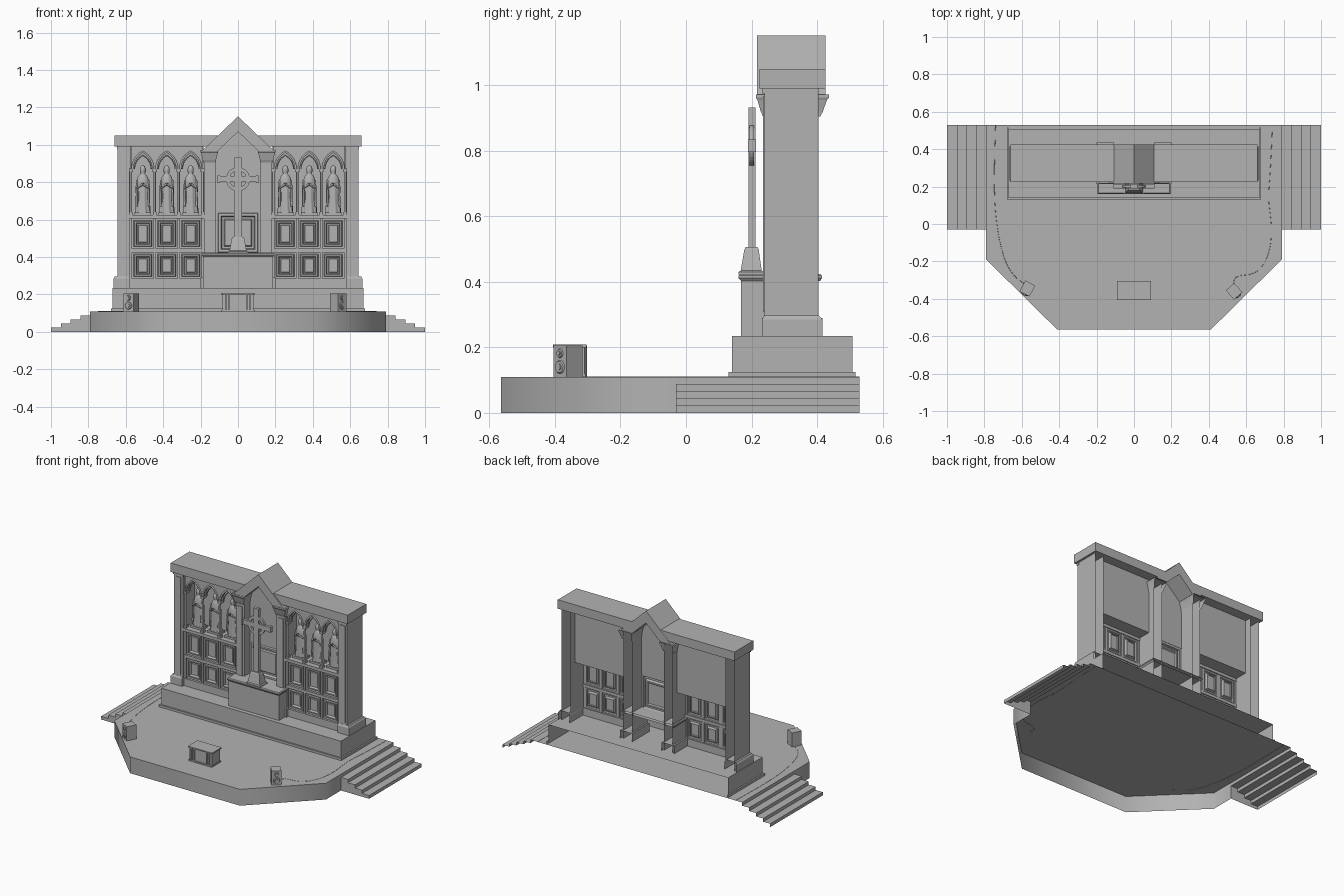
import bpy, bmesh, math
from mathutils import Matrix, Vector

if "Cube" in bpy.data.objects:
    bpy.data.objects.remove(bpy.data.objects["Cube"])

# Mid-grey stone shared by every part
stone = bpy.data.materials.new("grey_stone")
stone.diffuse_color = (.45, .45, .45, 1)
stone.use_nodes = True
stone.node_tree.nodes["Principled BSDF"].inputs["Base Color"].default_value = stone.diffuse_color


def finish(name, bm, smooth=False):
    bmesh.ops.recalc_face_normals(bm, faces=bm.faces)
    me = bpy.data.meshes.new(name)
    bm.to_mesh(me)
    bm.free()
    me.materials.append(stone)
    ob = bpy.data.objects.new(name, me)
    bpy.context.collection.objects.link(ob)
    for p in me.polygons:
        p.use_smooth = smooth
    if smooth:
        me.set_sharp_from_angle(angle=math.radians(60))
    return ob


def prism(name, pts, lo, hi, axis='y', caps=(1, 1), skip=(), smooth=False):
    """Extrude a 2D outline along y (outline in xz) or z (outline in xy)."""
    bm = bmesh.new()
    put = (lambda p, t: (p[0], t, p[1])) if axis == 'y' else (lambda p, t: (p[0], p[1], t))
    a = [bm.verts.new(put(p, lo)) for p in pts]
    b = [bm.verts.new(put(p, hi)) for p in pts]
    n = len(pts)
    for i in range(n):
        if i not in skip:
            j = (i + 1) % n
            bm.faces.new((a[i], a[j], b[j], b[i]))
    if caps[0]:
        bm.faces.new(a)
    if caps[1]:
        bm.faces.new(b)
    return finish(name, bm, smooth)


def box(name, x, y, z, open_back=False, open_front=False, open_bottom=False):
    x = sorted(x)
    pts = [(x[0], z[0]), (x[1], z[0]), (x[1], z[1]), (x[0], z[1])]
    return prism(name, pts, y[0], y[1], 'y', (not open_front, not open_back),
                 (0,) if open_bottom else ())


def panel(name, x, z, y, steps):
    """Moulded panel facing front: nested rectangles (inset, depth)."""
    x = sorted(x)
    bm = bmesh.new()
    prev = None
    for d, dy in steps:
        r = [bm.verts.new((px, y + dy, pz)) for px, pz in
             ((x[0] + d, z[0] + d), (x[1] - d, z[0] + d), (x[1] - d, z[1] - d), (x[0] + d, z[1] - d))]
        if prev:
            for i in range(4):
                bm.faces.new((prev[i], prev[(i + 1) % 4], r[(i + 1) % 4], r[i]))
        prev = r
    bm.faces.new(prev)
    return finish(name, bm)


def tiers(name, rings, xc=0, back=True):
    """Stack of rectangles (half width, y0, y1, z); closed, or open at back and bottom."""
    bm = bmesh.new()
    prev = None
    for h, y0, y1, z in rings:
        r = [bm.verts.new(p) for p in ((xc - h, y0, z), (xc + h, y0, z), (xc + h, y1, z), (xc - h, y1, z))]
        if prev:
            for i in range(4):
                if back or i != 2:
                    bm.faces.new((prev[i], prev[(i + 1) % 4], r[(i + 1) % 4], r[i]))
        elif back:
            bm.faces.new(r)
        prev = r
    bm.faces.new(prev)
    return finish(name, bm)


def tube(name, pts, r, smooth_path=False):
    cu = bpy.data.curves.new(name, 'CURVE')
    cu.dimensions = '3D'
    cu.bevel_depth = r
    cu.bevel_resolution = 1
    cu.materials.append(stone)
    sp = cu.splines.new('NURBS' if smooth_path else 'POLY')
    sp.points.add(len(pts) - 1)
    for p, c in zip(sp.points, pts):
        p.co = (*c, 1)
    sp.use_endpoint_u = True
    sp.resolution_u = 4
    ob = bpy.data.objects.new(name, cu)
    bpy.context.collection.objects.link(ob)
    return ob


# Stage deck, open underneath, at the back and behind the steps
prism("stage", [(-.79, .53), (-.79, -.03), (-.79, -.19), (-.41, -.565), (.41, -.565), (.79, -.19),
                (.79, -.03), (.79, .53)], 0, .11, 'z', (0, 1), (0, 6, 7), True)

# Side steps
for s in (-1, 1):
    prof = [(s * .79, 0), (s * 1, 0)]
    for i in range(4):
        prof += [(s * (1 - .0525 * i), .022 * (i + 1)), (s * (1 - .0525 * (i + 1)), .022 * (i + 1))]
    prof.append((s * .79, .11))
    prism("side_steps", prof, -.03, .53, 'y', (1, 0), (0, len(prof) - 1))

# Plinth under the wall, open at the back
box("plinth", (-.67, .67), (.14, .508), (.11, .235), open_back=True, open_bottom=True)
for s in (-1, 1):
    box("plinth_skirting", (s * .67, s * .68), (.13, .517), (.11, .125))
box("plinth_skirting", (-.67, .67), (.13, .14), (.11, .125))

# Screen wall: both halves
PANEL = [(0, 0), (.01, 0), (.014, -.007), (.022, -.007), (.027, .01), (.033, .01), (.036, .004)]
PITCH, H, K, SPRING = .128, .056, .048, .87


def figure(xc, yc):
    """Robed standing figure made of folded elliptical rings."""
    rings = [(.637, .04, .027), (.66, .038, .026), (.72, .034, .024), (.77, .035, .024),
             (.80, .033, .023), (.825, .028, .02), (.84, .018, .015), (.846, .012, .012),
             (.855, .016, .017), (.872, .016, .018), (.885, .011, .013), (.892, .002, .002)]
    bm = bmesh.new()
    n, prev = 32, None
    for z, rx, ry in rings:
        fold = .12 if z < .79 else 0
        ring = []
        for i in range(n):
            a = 2 * math.pi * i / n
            f = 1 + fold * math.cos(8 * a + z * 6)
            ring.append(bm.verts.new((xc + rx * f * math.cos(a), yc + ry * f * math.sin(a), z)))
        if prev:
            for i in range(n):
                bm.faces.new((prev[i], prev[(i + 1) % n], ring[(i + 1) % n], ring[i]))
        else:
            bm.faces.new(ring)
        prev = ring
    bm.faces.new(prev)
    finish("robed_figure", bm, True)
    # Forearms meeting at the chest, and hanging sleeves
    for t in (-1, 1):
        tube("figure_forearm", [(xc + t * .029, yc - .004, .81), (xc + t * .034, yc - .014, .765),
                                (xc, yc - .031, .79)], .007)
        tube("figure_sleeve", [(xc + t * .031, yc - .012, .77), (xc + t * .033, yc - .02, .67)], .006)
    box("figure_base", (xc - .045, xc + .045), (yc - .032, yc + .03), (.625, .638))


top = math.acos(K / (H + K))
arc = [(-H, SPRING)]
arc += [(K - (H + K) * math.cos(top * i / 7), SPRING + (H + K) * math.sin(top * i / 7)) for i in range(1, 8)]
arc += [(-x, z) for x, z in reversed(arc[:-1])]

for s in (-1, 1):
    # End pillar with base and top moulding
    box("end_pillar", (s * .58, s * .645), (.24, .405), (.235, .99), open_back=True)
    box("end_pillar_face", (s * .592, s * .633), (.235, .24), (.31, .965))
    tiers("end_pillar_base", [(.043, .232, .416, .235), (.043, .232, .416, .285), (.036, .239, .406, .297)],
          s * .622, False)
    box("end_pillar_necking", (s * .575, s * .648), (.234, .25), (.975, .99))
    # Inner pier with base and flared capital
    box("inner_pier", (s * .12, s * .182), (.24, .405), (.235, .97), open_back=True)
    box("inner_pier_face", (s * .133, s * .17), (.235, .24), (.42, .89))
    box("inner_pier_base", (s * .11, s * .2), (.232, .416), (.235, .29), open_back=True)
    tiers("pier_capital", [(.034, .235, .41, .905), (.036, .228, .418, .92), (.044, .218, .43, .955),
                           (.047, .213, .436, .962), (.047, .213, .436, .972)], s * .153, False)
    # Cornice
    box("cornice", (s * .1, s * .66), (.225, .425), (.99, 1.05))
    # Panelled lower wall, three panels per row under the three arches
    for z0, z1 in ((.285, .425), (.445, .605)):
        for i in range(3):
            xc = .253 + PITCH * i
            panel("wall_panel", (s * (xc - .059), s * (xc + .059)), (z0, z1), .265, PANEL)
        for i in range(4):
            xc = s * (.189 + PITCH * i)
            box("panel_divider", (xc - .006, xc + .006), (.253, .268), (z0, z1))
    for z0, z1, y0 in ((.235, .285, .25), (.425, .445, .25), (.605, .625, .242)):
        box("wall_rail", (s * .182, s * .58), (y0, .272), (z0, z1))
    # Recess behind the figures, arcade, columns
    box("figure_recess", (s * .184, s * .578), (.262, .36), (.624, .99), open_front=True)
    for i in range(3):
        xc = s * (.253 + PITCH * i)
        w = PITCH / 2
        outline = [(xc - w, .99), (xc - w, SPRING)] + [(xc + x, z) for x, z in arc] + \
                  [(xc + w, SPRING), (xc + w, .99)]
        prism("arch_spandrel", outline, .252, .285)
        tube("arch_moulding", [(xc + x * .99, .252, z) for x, z in arc], .006)
        tube("arch_inner_rib", [(xc + x * .8, .275, SPRING + (z - SPRING) * .8) for x, z in arc], .004)
        figure(xc, .31)
    for i in range(4):
        xc = s * (.189 + PITCH * i)
        tube("arcade_column", [(xc, .262, .625), (xc, .262, SPRING)], .007)
        box("column_capital", (xc - .011, xc + .011), (.25, .285), (.855, .872))
        box("column_foot", (xc - .01, xc + .01), (.25, .275), (.625, .64))

# Central gable and niche
prism("gable", [(-.19, .97), (-.105, .97), (0, 1.07), (.105, .97), (.19, .97), (0, 1.152)], .216, .426)
prism("niche_back", [(-.122, .65), (.122, .65), (.122, .975), (0, 1.085), (-.122, .975)], .30, .302)
panel("niche_panel", (-.122, .122), (.41, .65), .30,
      [(0, 0), (.014, 0), (.018, -.01), (.03, -.01), (.036, .008), (.046, .008), (.052, 0)])

# Altar block, open at the back
box("altar", (-.188, .188), (.168, .405), (.235, .408), open_back=True, open_bottom=True)
tiers("altar_top", [(.188, .168, .41, .403), (.195, .16, .415, .412), (.195, .16, .415, .419),
                    (.19, .165, .41, .424)], 0, False)

# Standing ringed cross
tiers("cross_pedestal", [(.053, .16, .237, .422), (.053, .16, .237, .43), (.046, .167, .231, .434),
                         (.034, .178, .222, .498), (.03, .182, .218, .506)])
tiers("cross_shaft", [(.021, .191, .212, .503), (.018, .191, .212, .932)])
box("cross_arms", (-.107, .107), (.191, .211), (.8, .832))
for s in (-1, 1):
    box("cross_arm_end", (s * .097, s * .109), (.189, .213), (.797, .835))
bm = bmesh.new()
loops = []
for k in range(32):
    a = 2 * math.pi * k / 32
    loops.append([bm.verts.new((r * math.cos(a), y, .816 + r * math.sin(a)))
                  for r, y in ((.045, .194), (.064, .194), (.064, .208), (.045, .208))])
for k in range(32):
    for j in range(4):
        p, q = loops[k], loops[(k + 1) % 32]
        bm.faces.new((p[j], p[(j + 1) % 4], q[(j + 1) % 4], q[j]))
finish("cross_ring", bm)

# Floor speakers, turned outwards, with their drivers
for x, y, ang in ((-.57, -.345, -28), (.535, -.36, 42)):
    cab = box("speaker_cabinet", (-.03, .03), (-.033, .033), (0, .095))
    bm = bmesh.new()
    for z, r in ((.03, .022), (.072, .015)):
        for dy, k in ((-.034, 1), (-.037, .5)):
            bmesh.ops.create_cone(bm, cap_ends=True, segments=20, radius1=r * k, radius2=r * k * .8, depth=.006,
                                  matrix=Matrix.Translation((0, dy, z)) @ Matrix.Rotation(math.pi / 2, 4, 'X'))
    for ob in (cab, finish("speaker_drivers", bm)):
        ob.location = (x, y, .11)
        ob.rotation_euler.z = math.radians(ang)

# Communion table at the front
box("table_body", (-.083, .083), (-.396, -.31), (.11, .2))
box("table_top", (-.09, .09), (-.406, -.304), (.2, .208))
for s in (-1, 1):
    for x in (.047, .066):
        box("table_post", (s * x - .004, s * x + .004), (-.405, -.39), (.118, .2))
box("table_foot", (-.087, .087), (-.404, -.306), (.11, .118))

# Cables lying on the deck
tube("left_cable", [(-.74, .53, .11), (-.75, .25, .11), (-.745, .05, .11), (-.71, -.15, .11),
                    (-.66, -.28, .11), (-.57, -.33, .11)], .0014, True)
tube("right_cable", [(.74, .53, .11), (.73, .25, .11), (.71, .15, .11), (.74, 0, .11), (.73, -.17, .11),
                     (.64, -.3, .11), (.52, -.26, .11), (.535, -.34, .11)], .0014, True)
